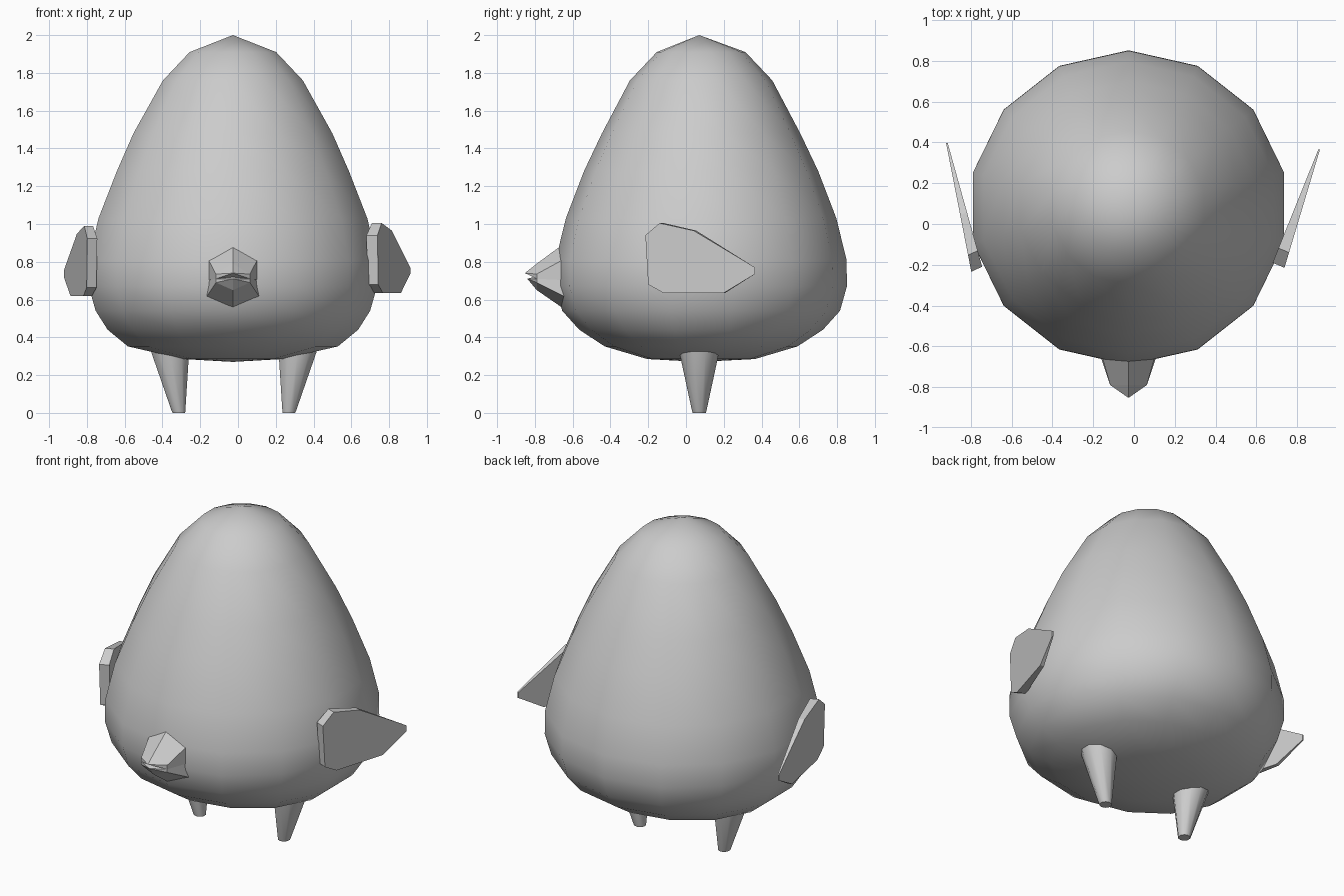
import bpy, bmesh, math

if "Cube" in bpy.data.objects:
    bpy.data.objects.remove(bpy.data.objects["Cube"])

grey = bpy.data.materials.new("plain grey")
grey.diffuse_color = (0.6, 0.6, 0.6, 1)
grey.use_nodes = True
grey.node_tree.nodes["Principled BSDF"].inputs["Base Color"].default_value = grey.diffuse_color


def loft(name, rings, smooth=None, tip_start=None, tip_end=None):
    """Skin equal-length rings of points; ends close with a tip point or a cap."""
    bm = bmesh.new()
    vr = [[bm.verts.new(p) for p in ring] for ring in rings]
    n = len(vr[0])
    for a, b in zip(vr, vr[1:]):
        for i in range(n):
            j = (i + 1) % n
            bm.faces.new((a[i], a[j], b[j], b[i]))
    for ring, tip in ((vr[0], tip_start), (vr[-1], tip_end)):
        if tip is None:
            bm.faces.new(ring)
        else:
            v = bm.verts.new(tip)
            for i in range(n):
                bm.faces.new((ring[i], ring[(i + 1) % n], v))
    bmesh.ops.recalc_face_normals(bm, faces=bm.faces)
    me = bpy.data.meshes.new(name)
    bm.to_mesh(me)
    bm.free()
    ob = bpy.data.objects.new(name, me)
    bpy.context.collection.objects.link(ob)
    me.materials.append(grey)
    if smooth:
        bpy.ops.object.select_all(action='DESELECT')
        bpy.context.view_layer.objects.active = ob
        ob.select_set(True)
        bpy.ops.object.shade_smooth_by_angle(angle=math.radians(smooth))
    return ob


def ellipse(cx, cy, z, rx, ry, n):
    return [(cx + rx * math.sin(math.tau * i / n),
             cy + ry * math.cos(math.tau * i / n), z) for i in range(n)]


CX, CY = -0.027, 0.08

# Egg-shaped body: height, x radius, y radius
profile = [(0.285, 0.27, 0.285), (0.352, 0.57, 0.51), (0.44, 0.68, 0.645),
           (0.54, 0.745, 0.735), (0.67, 0.783, 0.772), (0.81, 0.783, 0.77),
           (1.03, 0.73, 0.716), (1.28, 0.63, 0.62), (1.48, 0.54, 0.525),
           (1.76, 0.38, 0.377), (1.91, 0.235, 0.235)]
loft("body", [ellipse(CX, CY, z, rx, ry, 14) for z, rx, ry in profile], 60,
     (CX, CY - 0.01, 0.27), (CX, CY - 0.01, 2.0))

# Tapered legs, splayed outward towards the top
for side, name in ((1, "right_leg"), (-1, "left_leg")):
    loft(name, [ellipse(-0.022 + side * x, 0.07, z, r, r, 10)
                for x, z, r in ((0.291, 0, 0.035), (0.293, 0.01, 0.038),
                                (0.337, 0.32, 0.105), (0.35, 0.42, 0.115))], 50)

# Wedge wings: side outline as (y, z), thick at the front, thin at the tip
outline = [(-0.215, 0.94), (-0.14, 1.005), (0.04, 0.965), (0.365, 0.77),
           (0.365, 0.735), (0.2, 0.635), (-0.12, 0.635), (-0.2, 0.68)]


def wing(name, front_in, front_out, tip, dy, dz):
    def face(x0, x1, lag):
        ring = []
        for y, z in outline:
            t = (y + 0.215) / 0.58
            ring.append((x0 + (x1 - x0) * t, y * (1 + dy) + lag * (1 - t), z + dz))
        return ring
    inner = tip - math.copysign(0.008, tip)
    loft(name, [face(front_in, inner, 0.025), face(front_out, tip, 0)])


wing("right_wing", 0.68, 0.738, 0.912, 0, 0)
wing("left_wing", -0.745, -0.798, -0.922, 0.09, -0.016)


# Beak: two pointed halves meeting at the mouth line
def beak(name, base, mid, tip):
    def ring(pts, y):
        return [(CX + x, y, z) for x, z in pts]
    loft(name, [ring(base, -0.58), ring(mid, -0.79)], None, None, (CX, *tip))


beak("upper_beak",
     [(-0.15, 0.70), (-0.15, 0.85), (0, 0.945), (0.15, 0.85), (0.15, 0.70)],
     [(-0.09, 0.71), (-0.09, 0.735), (0, 0.79), (0.09, 0.735), (0.09, 0.71)],
     (-0.853, 0.74))
beak("lower_beak",
     [(-0.145, 0.715), (0, 0.73), (0.145, 0.715), (0.16, 0.585), (0, 0.505), (-0.16, 0.585)],
     [(-0.09, 0.71), (0, 0.725), (0.09, 0.71), (0.09, 0.69), (0, 0.65), (-0.09, 0.69)],
     (-0.84, 0.71))
